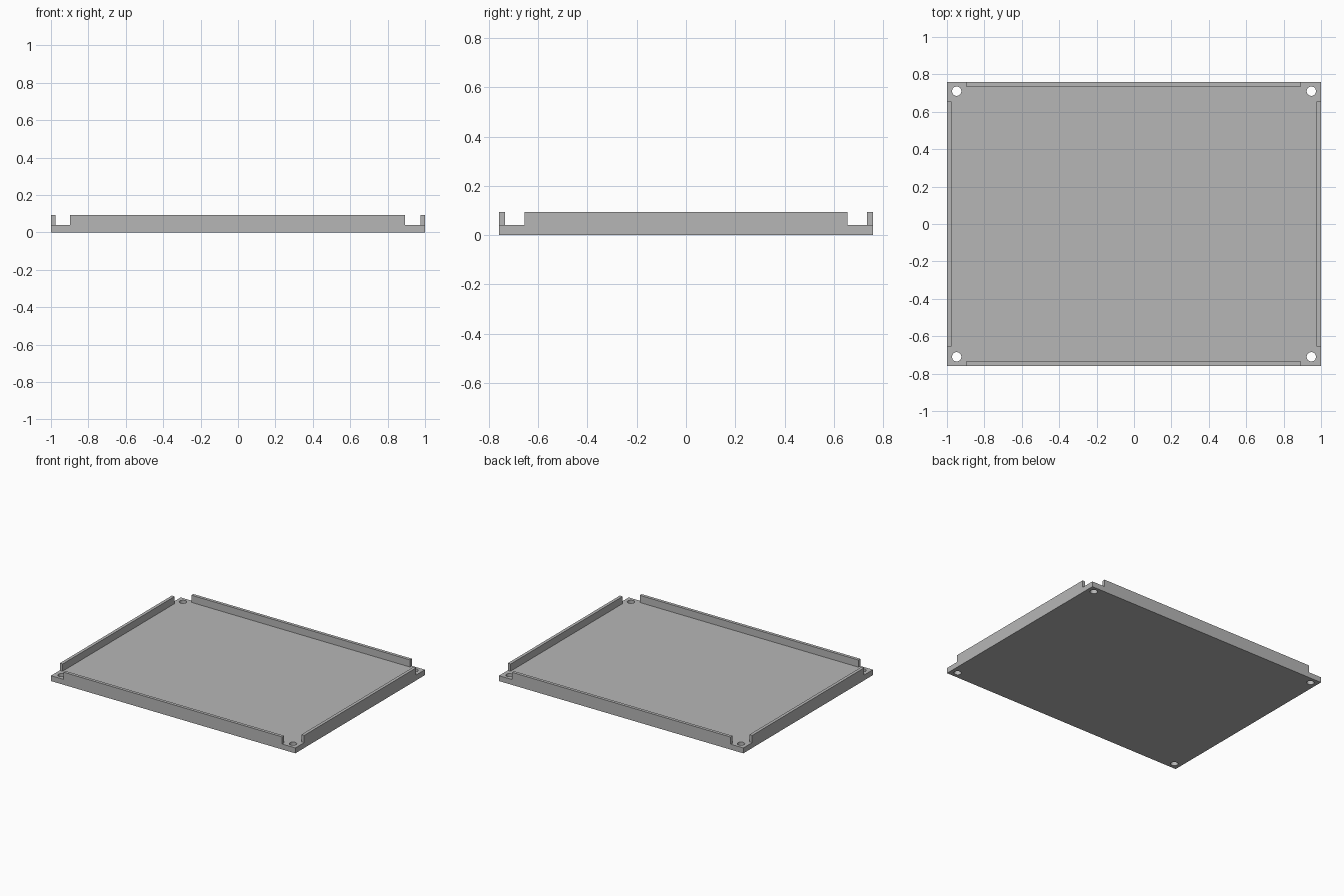
import bpy
import bmesh
from mathutils import Matrix

cube = bpy.data.objects.get("Cube")
if cube:
    bpy.data.objects.remove(cube, do_unlink=True)

# Overall dimensions
HALF_X, HALF_Y = 1.0, 0.758
PLATE_TOP, LIP_TOP = 0.04, 0.093
LIP = 0.023
HOLE_X, HOLE_Y, HOLE_R = 0.948, 0.71, 0.025

grey = bpy.data.materials.new("plain grey")
grey.use_nodes = True
colour = (0.47, 0.47, 0.47, 1)
grey.diffuse_color = colour
grey.node_tree.nodes["Principled BSDF"].inputs["Base Color"].default_value = colour


def add_object(name, bm):
    mesh = bpy.data.meshes.new(name)
    bm.to_mesh(mesh)
    bm.free()
    mesh.materials.append(grey)
    obj = bpy.data.objects.new(name, mesh)
    bpy.context.collection.objects.link(obj)
    return obj


def box(name, low, high):
    bm = bmesh.new()
    size = [b - a for a, b in zip(low, high)]
    centre = [(a + b) / 2 for a, b in zip(low, high)]
    bmesh.ops.create_cube(bm, size=1, matrix=Matrix.LocRotScale(centre, None, size))
    return add_object(name, bm)


# Base plate
plate = box("base_plate", (-HALF_X, -HALF_Y, 0), (HALF_X, HALF_Y, PLATE_TOP))

# Screw holes through the four corners
bm = bmesh.new()
for sx in (-1, 1):
    for sy in (-1, 1):
        bmesh.ops.create_cone(
            bm, cap_ends=True, segments=24, radius1=HOLE_R, radius2=HOLE_R, depth=0.2,
            matrix=Matrix.Translation((sx * HOLE_X, sy * HOLE_Y, 0)))
cutter = add_object("hole_cutter", bm)
cutter.hide_render = True

cut = plate.modifiers.new("corner_holes", "BOOLEAN")
cut.operation = "DIFFERENCE"
cut.solver = "EXACT"
cut.object = cutter
bpy.context.view_layer.objects.active = plate
bpy.ops.object.modifier_apply(modifier=cut.name)
bpy.data.objects.remove(cutter, do_unlink=True)

# Smooth hole walls with sharp rims
plate.select_set(True)
bpy.ops.object.shade_smooth_by_angle()

# Raised lips along each side, stopping short of the corners
for side, s in (("front", -1), ("back", 1)):
    y = sorted((s * HALF_Y, s * (HALF_Y - LIP)))
    box(side + "_lip", (-0.897, y[0], PLATE_TOP), (0.893, y[1], LIP_TOP))
for side, s in (("right", -1), ("left", 1)):
    x = sorted((s * HALF_X, s * (HALF_X - LIP)))
    box(side + "_lip", (x[0], -0.655, PLATE_TOP), (x[1], 0.655, LIP_TOP))
